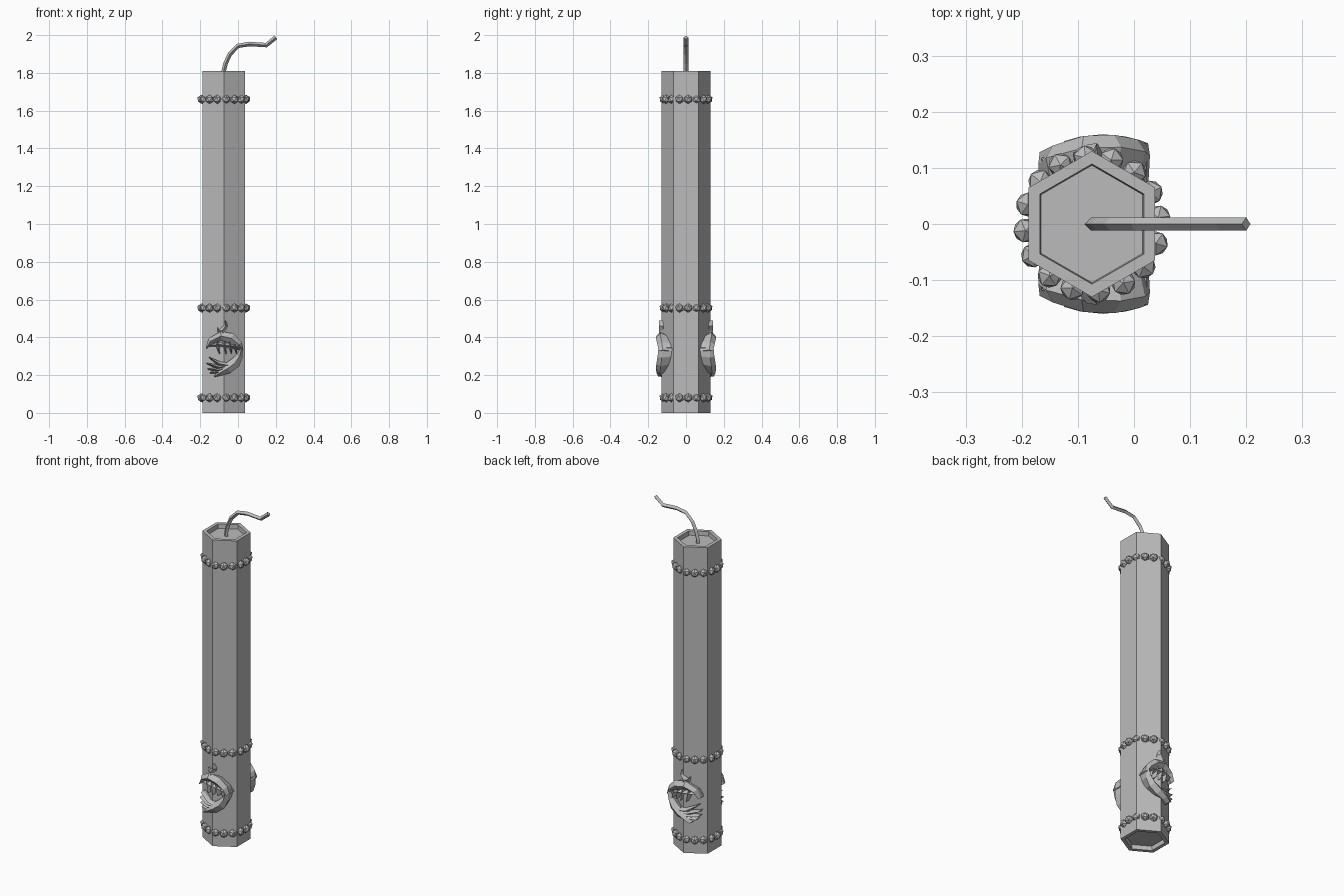
import bpy, bmesh, math
from mathutils import Vector, Matrix

cube = bpy.data.objects.get("Cube")
if cube:
    bpy.data.objects.remove(cube)

CX = -0.075      # axis of the hexagonal body
RADIUS = 0.13
HEIGHT = 1.81

grey = bpy.data.materials.new("plain grey")
grey.use_nodes = True
grey.diffuse_color = (0.5, 0.5, 0.5, 1)
grey.node_tree.nodes["Principled BSDF"].inputs["Base Color"].default_value = (0.5, 0.5, 0.5, 1)


def finish(name, bm):
    bmesh.ops.recalc_face_normals(bm, faces=bm.faces)
    mesh = bpy.data.meshes.new(name)
    bm.to_mesh(mesh)
    bm.free()
    mesh.materials.append(grey)
    obj = bpy.data.objects.new(name, mesh)
    bpy.context.collection.objects.link(obj)
    return obj


def loft(bm, rings):
    """Skin a list of equal point rings and cap both ends."""
    rows = [[bm.verts.new(p) for p in ring] for ring in rings]
    n = len(rows[0])
    for a, b in zip(rows, rows[1:]):
        for i in range(n):
            j = (i + 1) % n
            bm.faces.new((a[i], a[j], b[j], b[i]))
    return bm.faces.new(rows[0][::-1]), bm.faces.new(rows[-1])


def path_normals(points):
    """Unit normals of a path in the x-z plane."""
    normals = []
    for i in range(len(points)):
        t = Vector(points[min(i + 1, len(points) - 1)][:2]) - Vector(points[max(i - 1, 0)][:2])
        t.normalize()
        normals.append(Vector((-t.y, 0, t.x)))
    return normals


# Hexagonal body with recessed ends
def hexagon(z):
    return [(CX + RADIUS * math.sin(k * math.pi / 3), RADIUS * math.cos(k * math.pi / 3), z)
            for k in range(6)]


bm = bmesh.new()
caps = loft(bm, [hexagon(0), hexagon(HEIGHT)])
bmesh.ops.recalc_face_normals(bm, faces=bm.faces)
for cap in caps:
    bmesh.ops.inset_region(bm, faces=[cap], thickness=0.02, use_even_offset=True)
    bmesh.ops.inset_region(bm, faces=[cap], thickness=0.002, depth=-0.025, use_even_offset=True)
finish("hexagonal_body", bm)

# Bent wick with a diamond section
wick = [(-0.077, 1.77), (-0.076, 1.81), (-0.066, 1.85), (-0.043, 1.9), (0, 1.943),
        (0.06, 1.953), (0.15, 1.947), (0.2, 1.988)]
bm = bmesh.new()
rings = []
for (x, z), n in zip(wick, path_normals(wick)):
    c, side = Vector((x, 0, z)), Vector((0, 0.012, 0))
    rings.append([c + n * 0.012, c + side, c - n * 0.012, c - side])
loft(bm, rings)
finish("wick", bm)

# Three bands of faceted beads
for name, z in (("lower", 0.08), ("middle", 0.555), ("upper", 1.66)):
    bm = bmesh.new()
    for k in range(16):
        spin = Matrix.Rotation((k + 0.25) * math.tau / 16, 4, "Z")
        place = Matrix.Translation((CX, 0, z)) @ spin @ Matrix.Translation((0.119, 0, 0))
        bmesh.ops.create_icosphere(bm, subdivisions=1, radius=0.024, matrix=place)
    finish(name + "_bead_band", bm)


# Carved crest: ridged tapering strokes bowed around the body, as (x, z, half width)
def stroke(bm, points, sink, side):
    rings = []
    for (x, z, w), n in zip(points, path_normals(points)):
        y = 0.16 - 2.5 * (x + 0.055) ** 2 - sink
        c = Vector((x, 0, z))
        rings.append([c + n * w + Vector((0, side * (y - 0.022), 0)),
                      c + Vector((0, side * y, 0)),
                      c - n * w + Vector((0, side * (y - 0.022), 0)),
                      c + Vector((0, side * 0.06, 0))])
    loft(bm, rings)


hood = [(-0.168, 0.34, 0.003), (-0.145, 0.38, 0.018), (-0.09, 0.407, 0.024),
        (-0.035, 0.395, 0.028), (0.005, 0.362, 0.02), (0.025, 0.33, 0.004)]
brim = [(-0.165, 0.357, 0.004), (-0.1, 0.362, 0.011), (-0.03, 0.355, 0.012), (0.02, 0.335, 0.004)]
flame = [(-0.067, 0.49, 0.002), (-0.065, 0.462, 0.012), (-0.083, 0.435, 0.02), (-0.075, 0.405, 0.015)]
tongue = [(-0.108, 0.452, 0.002), (-0.1, 0.43, 0.009), (-0.085, 0.41, 0.01)]
crescent = [(0.02, 0.345, 0.004), (0.008, 0.3, 0.018), (-0.015, 0.265, 0.028),
            (-0.055, 0.235, 0.028), (-0.095, 0.212, 0.016), (-0.125, 0.193, 0.003)]

for name, side in (("front", -1), ("back", 1)):
    bm = bmesh.new()
    stroke(bm, hood, 0, side)
    stroke(bm, brim, 0.012, side)
    stroke(bm, flame, 0.016, side)
    stroke(bm, tongue, 0.025, side)
    stroke(bm, crescent, 0, side)
    # Feather tips sweeping to the side
    for x, z in ((-0.155, 0.295), (-0.166, 0.262), (-0.162, 0.232), (-0.15, 0.212)):
        mid = ((x - 0.04) / 2, (z + 0.235) / 2 - 0.006, 0.013)
        stroke(bm, [(x, z, 0.002), mid, (-0.035, 0.25, 0.014)], 0.008, side)
    # Hanging strands under the hood
    for x in (-0.11, -0.075, -0.045, -0.018):
        stroke(bm, [(x, 0.38, 0.009), (x + 0.004, 0.345, 0.008), (x + 0.012, 0.312, 0.002)], 0.014, side)
    finish(name + "_crest", bm)
